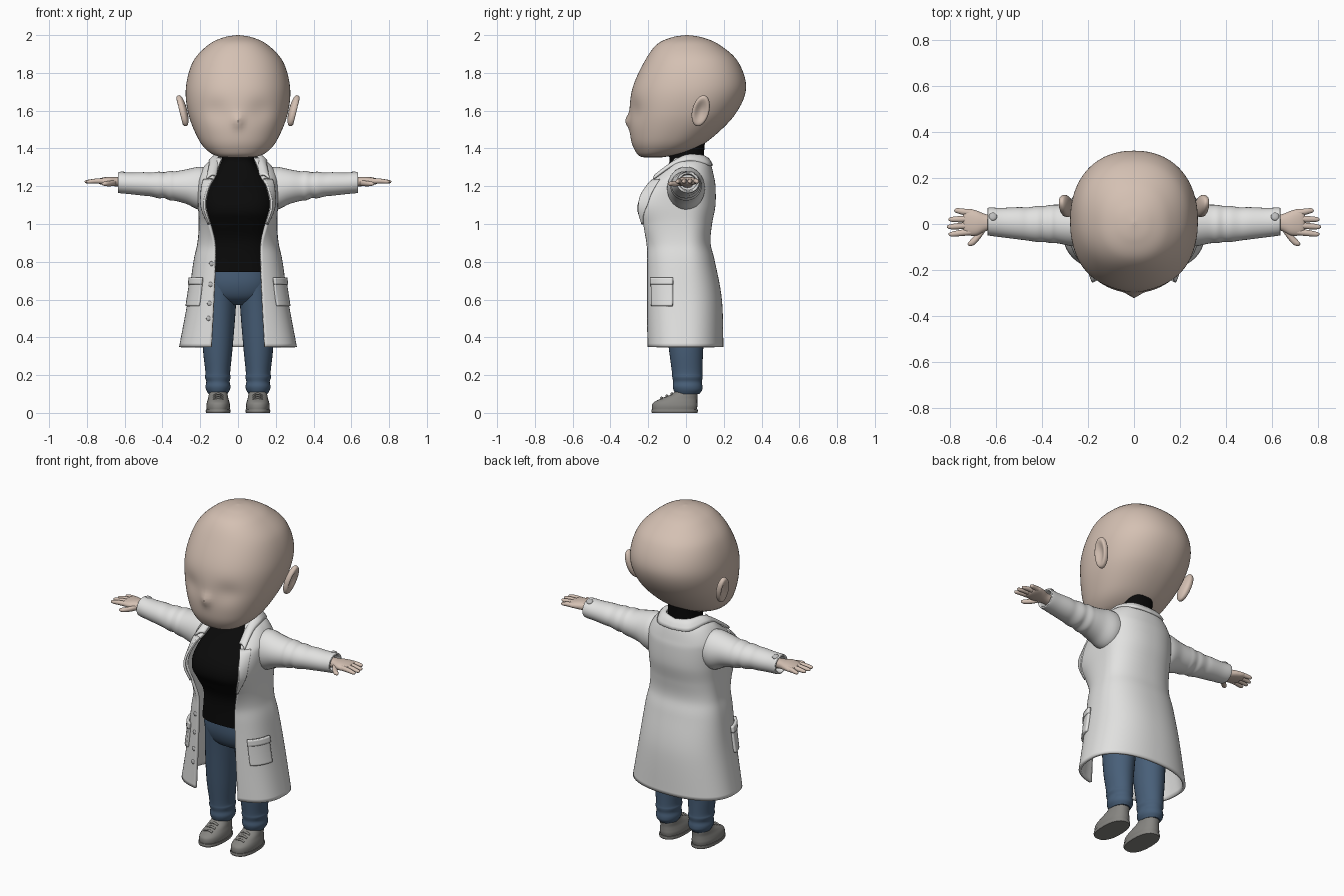
import bpy, bmesh, math
from mathutils import Vector, Matrix

if "Cube" in bpy.data.objects:
    bpy.data.objects.remove(bpy.data.objects["Cube"])


def material(name, *rgb):
    m = bpy.data.materials.new(name)
    m.diffuse_color = (*rgb, 1)
    m.use_nodes = True
    m.node_tree.nodes["Principled BSDF"].inputs["Base Color"].default_value = m.diffuse_color
    return m


SKIN = material("skin", .66, .53, .45)
WHITE = material("white_cloth", .76, .76, .75)
BLACK = material("black_knit", .003, .003, .003)
DENIM = material("blue_denim", .065, .115, .19)
GREY = material("grey_canvas", .24, .235, .22)
BUTTON = material("button_grey", .5, .5, .5)


def finish(name, bm, mat, mirror=False, thick=0, fix=True):
    if fix:
        bmesh.ops.recalc_face_normals(bm, faces=bm.faces)
    me = bpy.data.meshes.new(name)
    bm.to_mesh(me)
    bm.free()
    me.materials.append(mat)
    me.shade_smooth()
    me.set_sharp_from_angle(angle=math.radians(50))
    ob = bpy.data.objects.new(name, me)
    bpy.context.collection.objects.link(ob)
    if mirror:
        md = ob.modifiers.new("mirror", 'MIRROR')
        md.merge_threshold = .0005
    if thick:
        md = ob.modifiers.new("thickness", 'SOLIDIFY')
        md.thickness, md.offset = thick, 0
    return ob


def spline(keys, sub):
    """Catmull-Rom through tuples."""
    k = [keys[0]] + list(keys) + [keys[-1]]
    out = []
    for i in range(1, len(k) - 2):
        for s in range(sub):
            t = s / sub
            out.append([.5 * (2 * b + (c - a) * t + (2 * a - 5 * b + 4 * c - d) * t * t
                              + (3 * b - a - 3 * c + d) * t ** 3)
                        for a, b, c, d in zip(*k[i - 1:i + 3])])
    return out + [list(keys[-1])]


def grid(bm, rows, closed=False):
    vs = [[bm.verts.new(p) for p in r] for r in rows]
    n = len(rows[0])
    for a, b in zip(vs, vs[1:]):
        for j in range(n if closed else n - 1):
            bm.faces.new((a[j], a[(j + 1) % n], b[(j + 1) % n], b[j]))
    return vs


def spow(v, e):
    return math.copysign(abs(v) ** e, v)


def loft(name, mat, keys, axis='z', n=2.0, seg=32, sub=5, mirror=False, shape=None):
    """Keys: (station, side centre, half width, low, high), superellipse rings."""
    rows = []
    for s, c, a, lo, hi in spline(keys, sub):
        m, h, a = (lo + hi) / 2, max((hi - lo) / 2, .001), max(a, .001)
        ring = []
        for i in range(seg):
            t = math.tau * i / seg
            u, w = c + a * spow(math.sin(t), 2 / n), m - h * spow(math.cos(t), 2 / n)
            p = Vector((u, w, s) if axis == 'z' else (s, u, w))
            ring.append(shape(p) if shape else p)
        rows.append(ring)
    bm = bmesh.new()
    vs = grid(bm, rows, True)
    bm.faces.new(vs[0])
    bm.faces.new(vs[-1])
    return finish(name, bm, mat, mirror)


# Head, with nose and shallow eye hollows
def face(p):
    if p.y < 0:
        p.y -= .022 * math.exp(-(p.x / .026) ** 2 - ((p.z - 1.545) / .035) ** 2)
        p.y += .014 * math.exp(-((abs(p.x) - .12) / .07) ** 2 - ((p.z - 1.6) / .06) ** 2)
    return p


loft("head", SKIN, [(1.352, 0, .03, -.2, -.15), (1.357, 0, .1, -.24, -.1), (1.385, 0, .158, -.268, .02),
                    (1.45, 0, .21, -.292, .13), (1.58, 0, .262, -.3, .26), (1.72, 0, .276, -.283, .318),
                    (1.86, 0, .238, -.22, .275), (1.95, 0, .155, -.155, .175), (1.988, 0, .075, -.075, .085),
                    (2.0, 0, .004, 0, .01)], n=2.2, seg=96, sub=8, shape=face)

# Ears, with a hollow outer face
bm = bmesh.new()
bmesh.ops.create_uvsphere(bm, u_segments=32, v_segments=20, radius=1)
for v in bm.verts:
    if v.co.x > 0:
        v.co.x *= 1.7 * (v.co.y ** 2 + v.co.z ** 2) + .1
bm.transform(Matrix.Translation((.293, .078, 1.6)) @ Matrix.Rotation(math.radians(14), 4, 'Y')
             @ Matrix.Rotation(math.radians(-14), 4, 'X') @ Matrix.Diagonal((.024, .045, .086, 1)))
finish("ears", bm, SKIN, True)

# Turtleneck sweater
loft("sweater", BLACK, [(.745, 0, .175, -.165, .1), (.9, 0, .16, -.17, .09), (1.0, 0, .18, -.22, .09),
                        (1.07, 0, .193, -.257, .1), (1.15, 0, .188, -.235, .11), (1.25, 0, .15, -.14, .11),
                        (1.32, 0, .092, -.09, .095), (1.37, 0, .085, -.09, .095), (1.43, 0, .085, -.085, .1)],
     n=2.7, seg=48)

# Jeans
loft("jeans_hips", DENIM, [(.57, 0, .05, -.06, .06), (.61, 0, .15, -.12, .11), (.68, 0, .178, -.15, .125),
                           (.77, 0, .168, -.155, .095)], n=2.4)
loft("jeans_legs", DENIM, [(.7, .09, .085, -.135, .115), (.55, .099, .087, -.115, .11),
                           (.35, .107, .079, -.092, .092), (.22, .107, .066, -.075, .087),
                           (.19, .107, .068, -.073, .088), (.165, .106, .062, -.068, .084),
                           (.14, .106, .066, -.07, .087), (.12, .106, .062, -.065, .085),
                           (.1, .106, .05, -.055, .07)], mirror=True)

# Shoes with soles and laces
loft("shoes", GREY, [(.012, .105, .06, -.178, .055), (.035, .105, .063, -.18, .06), (.055, .105, .06, -.172, .06),
                     (.075, .105, .054, -.135, .06), (.095, .105, .05, -.085, .062),
                     (.112, .105, .047, -.06, .062)], n=2.3, mirror=True)
loft("soles", GREY, [(0, .105, .063, -.18, .06), (.009, .105, .066, -.184, .063), (.018, .105, .065, -.182, .062)],
     n=2.4, sub=2, mirror=True)
for k in range(3):
    y, z = -.075 - .027 * k, .1 - .011 * k
    loft("laces", GREY, [(.078, y, .007, z - .012, z - .002), (.105, y, .008, z - .004, z + .008),
                         (.132, y, .007, z - .012, z - .002)], 'x', seg=10, mirror=True)

# Coat surface: (height, half width, front depth, back depth, half opening)
COAT = spline([(.348, .304, .205, .19, .14), (.6, .257, .21, .182, .127), (.8, .228, .213, .145, .12),
               (.9, .207, .222, .122, .122), (1.0, .2, .27, .13, .148), (1.1, .204, .345, .148, .175),
               (1.2, .207, .238, .148, .152), (1.25, .202, .16, .14, .122), (1.31, .165, .09, .125, .1),
               (1.345, .112, .068, .105, .088)], 8)


def coat_row(z):
    for a, b in zip(COAT, COAT[1:]):
        if z <= b[0]:
            f = (z - a[0]) / (b[0] - a[0])
            return [p + (q - p) * f for p, q in zip(a, b)]
    return COAT[-1]


def coat_start(row):
    return math.asin((row[4] / row[1]) ** 1.4)


def coat_point(row, t, off=0):
    z, rx, f, b, _ = row
    e = 2 / 2.8 if t < math.pi / 2 else 2 / 2.25
    c = math.cos(t)
    p = Vector((rx * abs(math.sin(t)) ** e, -f * c ** e if c > 0 else b * (-c) ** e, z))
    return p + Vector((p.x, p.y, 0)).normalized() * off


def patch(name, z0, z1, span, off, thick, rows=16, cols=14, mirror=True):
    """Piece of cloth lying on the coat; span(row, v) gives its angle range."""
    g = []
    for i in range(rows + 1):
        v = i / rows
        row = coat_row(z0 + (z1 - z0) * v)
        a, b = span(row, v)
        g.append([coat_point(row, a + (b - a) * j / cols, off) for j in range(cols + 1)])
    bm = bmesh.new()
    grid(bm, g)
    return finish(name, bm, WHITE, mirror, thick)


bm = bmesh.new()
rows = []
for r in COAT:
    t0 = coat_start(r)
    rows.append([coat_point(r, t0 + (math.pi - t0) * j / 48) for j in range(49)])
    rows[-1][-1].x = 0
grid(bm, rows)
finish("coat_body", bm, WHITE, True, .016)

# Lapels, pockets, pocket bands
patch("lapels", 1.0, 1.235, lambda r, v: (coat_start(r) - .03, coat_start(r) + .03 + .3 * v), .009, .012)
patch("pockets", .565, .71, lambda r, v: (.72 + .06 * max(0, .15 - v), 1.37 - .06 * max(0, .15 - v)), .011, .018)
patch("pocket_bands", .68, .716, lambda r, v: (.71, 1.38), .017, .016, rows=4)

# Folded collar: inner edge and outer edge, back to front
inner = spline([(0, .1, 1.352), (.075, .075, 1.362), (.1, 0, 1.36), (.103, -.06, 1.325), (.115, -.15, 1.255)], 6)
outer = spline([(0, .138, 1.308), (.1, .118, 1.313), (.147, .02, 1.335), (.15, -.07, 1.31), (.165, -.172, 1.24)], 6)
rows = []
for a, b in zip(inner, outer):
    a, b = Vector(a), Vector(b)
    rows.append([a.lerp(b, j / 5) + Vector((0, 0, .012 * math.sin(math.pi * j / 5))) for j in range(6)])
bm = bmesh.new()
grid(bm, rows)
finish("collar", bm, WHITE, True, .012)

# Sleeves with slight folds and a hollow cuff
loft("sleeves", WHITE, [(.13, 0, .09, 1.1, 1.29), (.2, 0, .1, 1.075, 1.303), (.27, -.004, .092, 1.105, 1.29),
                        (.33, 0, .084, 1.122, 1.279), (.36, 0, .083, 1.125, 1.281), (.39, 0, .078, 1.137, 1.274),
                        (.42, 0, .078, 1.136, 1.277), (.46, 0, .072, 1.146, 1.272), (.5, .003, .07, 1.15, 1.274),
                        (.57, .006, .064, 1.158, 1.272), (.625, .01, .061, 1.163, 1.275),
                        (.635, .01, .058, 1.167, 1.272), (.632, .01, .049, 1.175, 1.264),
                        (.6, .01, .045, 1.18, 1.26)], 'x', mirror=True)

# Buttons on the cuffs and the front edge
bm = bmesh.new()
bmesh.ops.create_uvsphere(bm, u_segments=20, v_segments=10, radius=1)
bm.transform(Matrix.Translation((.612, .032, 1.268)) @ Matrix.Rotation(-.35, 4, 'X')
             @ Matrix.Diagonal((.018, .018, .009, 1)))
finish("cuff_buttons", bm, BUTTON, True)
for z in (.5, .58, .68, .79):
    row = coat_row(z)
    p = coat_point(row, coat_start(row) + .08, .008)
    bm = bmesh.new()
    bmesh.ops.create_uvsphere(bm, u_segments=16, v_segments=8, radius=1)
    bm.transform(Matrix.Translation((-p.x, p.y, p.z)) @ Matrix.Diagonal((.013, .006, .013, 1)))
    finish("front_button", bm, BUTTON)

# Hands: palm, four fingers, thumb
loft("palms", SKIN, [(.59, .008, .03, 1.19, 1.245), (.64, .006, .036, 1.198, 1.248), (.68, .004, .053, 1.203, 1.25),
                     (.715, .008, .058, 1.207, 1.246), (.735, .01, .05, 1.212, 1.24),
                     (.742, .01, .03, 1.22, 1.232)], 'x', n=2.3, seg=24, mirror=True)
for y0, y1, tip in ((-.034, -.044, .805), (-.006, -.012, .812), (.022, .02, .805), (.048, .058, .78)):
    d = tip - .7
    loft("fingers", SKIN, [(.7, y0, .014, 1.212, 1.242), (.7 + d * .5, (y0 + y1) / 2, .014, 1.214, 1.24),
                           (.7 + d * .85, y1, .011, 1.214, 1.234), (.7 + d * .97, y1, .006, 1.218, 1.23),
                           (tip, y1, .001, 1.223, 1.225)], 'x', seg=14, mirror=True)
loft("thumbs", SKIN, [(.645, -.01, .022, 1.203, 1.236), (.67, -.045, .022, 1.2, 1.23), (.695, -.073, .019, 1.2, 1.226),
                      (.715, -.085, .01, 1.204, 1.222), (.722, -.087, .001, 1.212, 1.214)],
     'x', seg=14, mirror=True)
